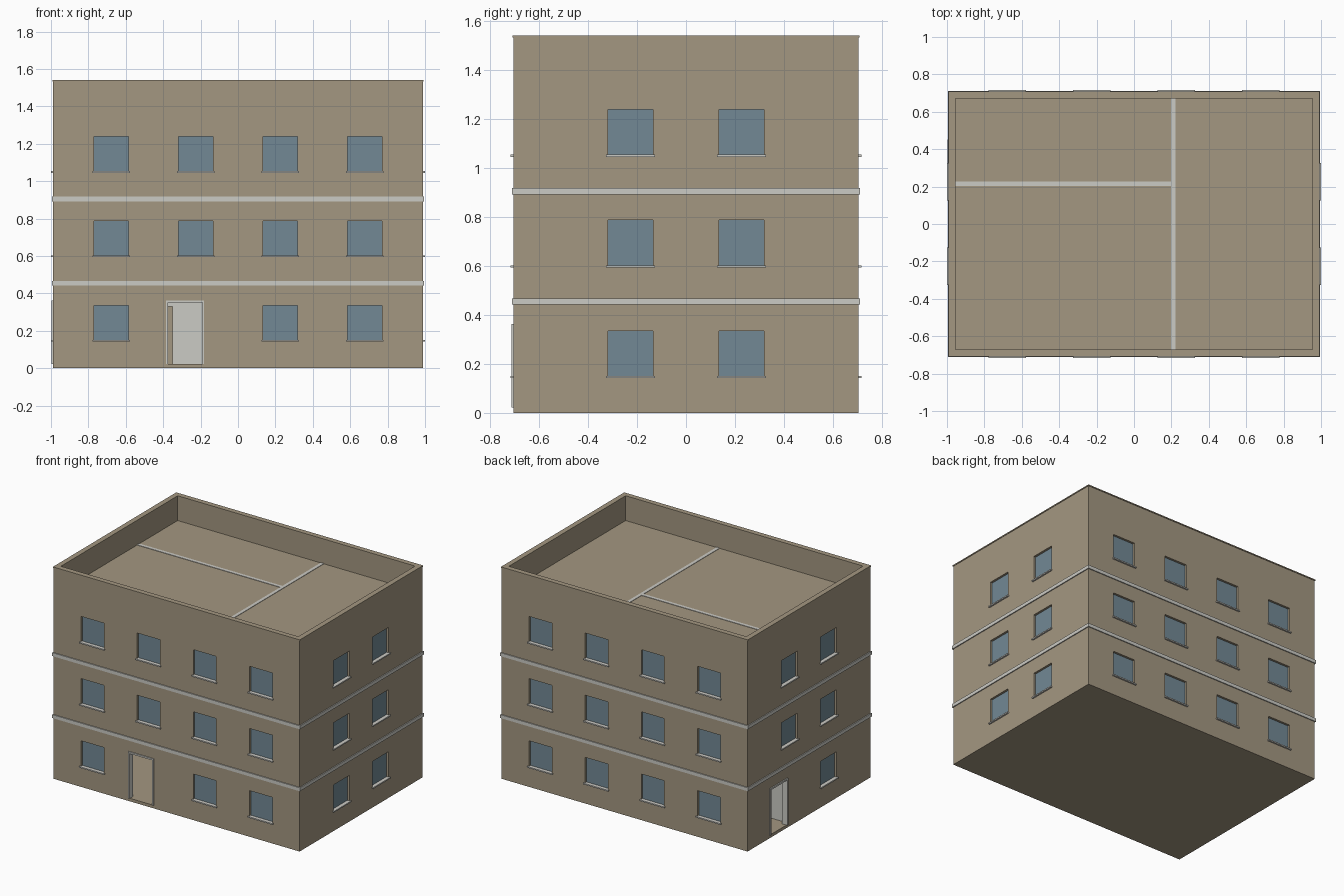
import bpy, bmesh
from mathutils import Vector

cube = bpy.data.objects.get("Cube")
if cube:
    bpy.data.objects.remove(cube, do_unlink=True)


def material(name, rgb):
    m = bpy.data.materials.new(name)
    m.use_nodes = True
    m.diffuse_color = (*rgb, 1)
    m.node_tree.nodes["Principled BSDF"].inputs["Base Color"].default_value = (*rgb, 1)
    return m


tan = material("tan_plaster", (0.37, 0.31, 0.22))
pale = material("pale_trim", (0.60, 0.595, 0.555))
glass = material("blue_grey_glass", (0.17, 0.25, 0.30))


def boxes(name, spans, mat):
    """One object made of boxes, each given as a low and a high corner."""
    bm = bmesh.new()
    for lo, hi in spans:
        lo, hi = Vector(lo), Vector(hi)
        for v in bmesh.ops.create_cube(bm, size=1)["verts"]:
            v.co = (lo + hi) / 2 + v.co * (hi - lo)
    me = bpy.data.meshes.new(name)
    bm.to_mesh(me)
    bm.free()
    me.materials.append(mat)
    ob = bpy.data.objects.new(name, me)
    bpy.context.collection.objects.link(ob)
    return ob


def cut(target, cutter):
    cutter.hide_render = True
    mod = target.modifiers.new("cut", "BOOLEAN")
    mod.operation, mod.solver, mod.object = "DIFFERENCE", "EXACT", cutter
    bpy.context.view_layer.objects.active = target
    bpy.ops.object.modifier_apply(modifier=mod.name)
    bpy.data.objects.remove(cutter, do_unlink=True)


HX, HY, TOP = 0.988, 0.704, 1.54
WALL, FLOOR, ROOF, STOREY = 0.034, 0.022, 1.36, 0.4515
IX, IY = HX - WALL, HY - WALL


def on_wall(side, a, width, o0, o1, z0, z1):
    """Box on a facade: a runs along it, o is the distance outwards."""
    axis, sign = side
    half = HX if axis == "x" else HY
    p, q = sorted((sign * (half + o0), sign * (half + o1)))
    l, r = a - width / 2, a + width / 2
    if axis == "x":
        return (p, l, z0), (q, r, z1)
    return (l, p, z0), (r, q, z1)


FRONT, BACK, RIGHT, LEFT = ("y", -1), ("y", 1), ("x", -1), ("x", 1)
doors = [(FRONT, -0.283), (RIGHT, 0.35)]
DOOR_W, DOOR_TOP, JAMB = 0.204, 0.36, 0.01

# window positions, with the doors replacing one window on two facades
PITCH = 0.4515
windows = []
for side in (FRONT, BACK, RIGHT, LEFT):
    columns = (-1.5, -0.5, 0.5, 1.5) if side[0] == "y" else (-0.5, 0.5)
    for level in range(3):
        for c in columns:
            replaced = (side == FRONT and c == -0.5) or (side == RIGHT and c == 0.5)
            if level == 0 and replaced:
                continue
            windows.append((side, c * PITCH, 0.147 + level * STOREY))
WIN_W, WIN_H = 0.184, 0.188

# shell with rooms, parapet well and openings cut out
shell = boxes("building_shell", [((-HX, -HY, 0), (HX, HY, TOP - 0.008))], tan)
rooms = [((-IX, -IY, FLOOR + i * STOREY), (IX, IY, (i + 1) * STOREY - 0.015)) for i in range(3)]
rooms.append(((-IX, -IY, ROOF), (IX, IY, TOP + 0.1)))
cut(shell, boxes("room_cutter", rooms, tan))
holes = [on_wall(s, a, WIN_W, -0.06, 0.03, z, z + WIN_H) for s, a, z in windows]
holes += [on_wall(s, a, DOOR_W, -0.06, 0.03, FLOOR, DOOR_TOP) for s, a in doors]
cut(shell, boxes("opening_cutter", holes, tan))

# window panes and sills
boxes("window_panes", [on_wall(s, a, WIN_W, -0.024, -0.016, z, z + WIN_H)
                       for s, a, z in windows], glass)
boxes("window_sills", [on_wall(s, a, 0.2, -0.015, 0.012, z - 0.005, z + 0.004)
                       for s, a, z in windows], pale)

# door frames
frame = []
for s, a in doors:
    for d in (-1, 1):
        frame.append(on_wall(s, a + d * (DOOR_W - JAMB) / 2, JAMB, -WALL, 0.008,
                             FLOOR, DOOR_TOP - JAMB))
    frame.append(on_wall(s, a, DOOR_W, -WALL, 0.008, DOOR_TOP - JAMB, DOOR_TOP + 0.002))
boxes("door_frames", frame, pale)


def ring(name, out, inner, z0, z1, mat):
    """Four strips running around the building."""
    ox, oy, ix, iy = HX + out, HY + out, HX - inner, HY - inner
    boxes(name, [((-ox, -oy, z0), (ox, -iy, z1)), ((-ox, iy, z0), (ox, oy, z1)),
                 ((-ox, -iy, z0), (-ix, iy, z1)), ((ix, -iy, z0), (ox, iy, z1))], mat)


# floor bands and parapet cap
for name, z in (("lower_band", 0.442), ("upper_band", 0.892)):
    ring(name, 0.007, 0.005, z, z + 0.025, pale)
ring("parapet_cap", 0.004, WALL, TOP - 0.008, TOP, tan)

# inner partitions, showing as strips on the roof
HEAD = ROOF + 0.003
boxes("long_partition", [((0.198, -IY, FLOOR), (0.222, IY, HEAD))], pale)
boxes("cross_partition", [((-IX, 0.203, FLOOR), (-0.54, 0.227, HEAD)),
                          ((-0.54, 0.203, 0.33), (-0.35, 0.227, HEAD)),
                          ((-0.35, 0.203, FLOOR), (0.198, 0.227, HEAD))], pale)
